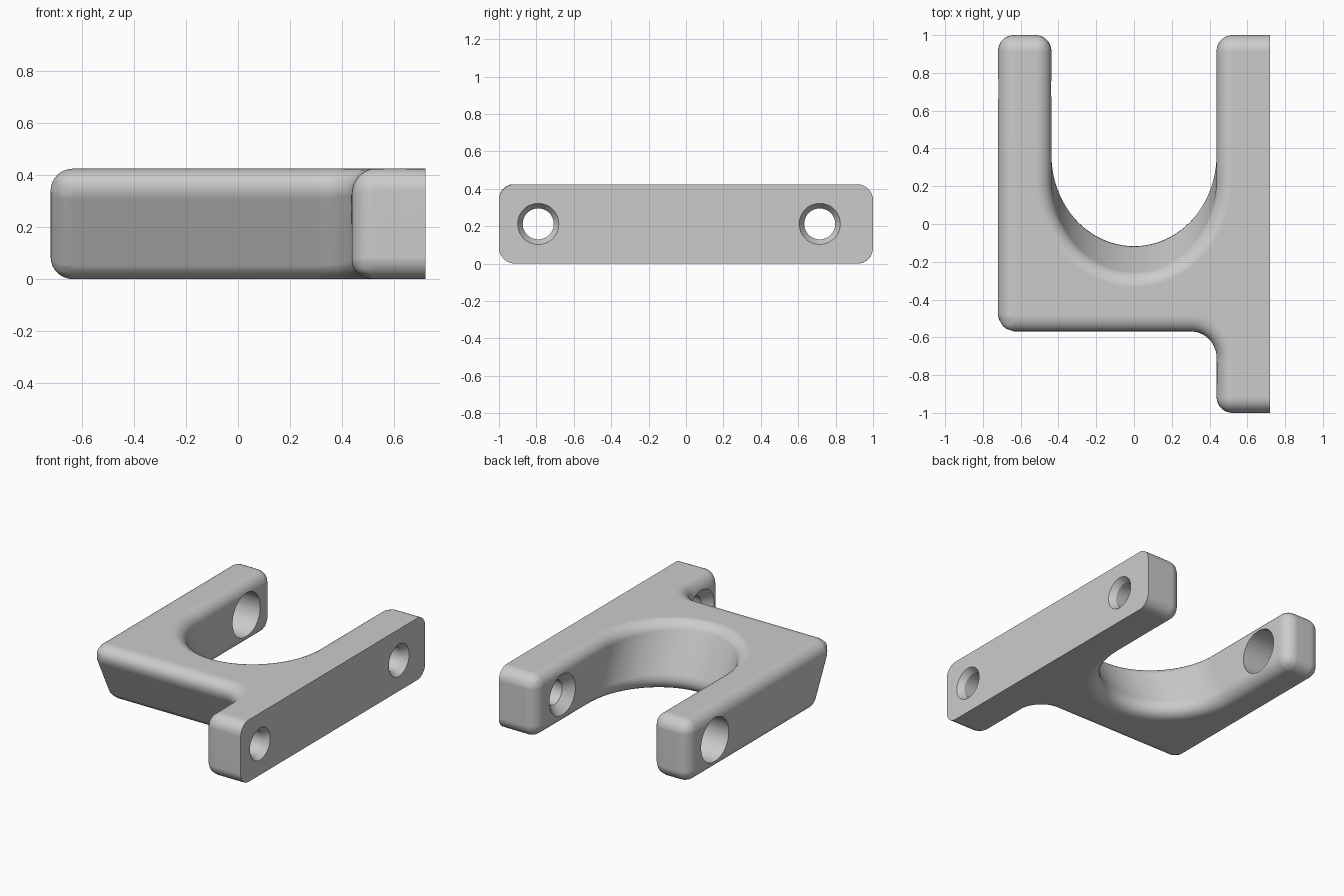
import bpy, bmesh, math
from mathutils import Vector

cube = bpy.data.objects.get("Cube")
if cube:
    bpy.data.objects.remove(cube)

HEIGHT, FILLET, LEAN = 0.424, 0.085, 0.105
SIDE, INNER = 0.72, 0.437
MAX_TAN = 1.6

grey = bpy.data.materials.new("plain grey")
grey.use_nodes = True
colour = (0.6, 0.6, 0.6, 1)
grey.diffuse_color = colour
grey.node_tree.nodes["Principled BSDF"].inputs["Base Color"].default_value = colour


def arc(cx, cy, rx, ry, start, end, steps):
    """Points along an elliptical arc, angles in degrees."""
    angles = [math.radians(start + (end - start) * i / steps) for i in range(steps + 1)]
    return [(cx + rx * math.cos(a), cy + ry * math.sin(a)) for a in angles]


def add_object(name, bm):
    mesh = bpy.data.meshes.new(name)
    bmesh.ops.recalc_face_normals(bm, faces=bm.faces)
    bm.to_mesh(mesh)
    bm.free()
    mesh.materials.append(grey)
    obj = bpy.data.objects.new(name, mesh)
    bpy.context.collection.objects.link(obj)
    return obj


def spindle(name, y, stations):
    """Closed turned cutter along x; stations are (x, radius)."""
    bm = bmesh.new()
    sides = 48
    rings = []
    for x, r in stations:
        rings.append([bm.verts.new((x, y + r * math.cos(math.tau * i / sides),
                                    HEIGHT / 2 + r * math.sin(math.tau * i / sides)))
                      for i in range(sides)])
    for a, b in zip(rings, rings[1:]):
        for i in range(sides):
            j = (i + 1) % sides
            bm.faces.new((a[i], a[j], b[j], b[i]))
    bm.faces.new(rings[0])
    bm.faces.new(rings[-1])
    cutter = add_object(name, bm)
    cutter.hide_render = True
    return cutter


# Bracket plan: wall plate, hooked web with a leaning saddle, free arm
plan = [(SIDE, -1), (SIDE, 1), (INNER, 1)]
plan += arc(0, 0.305, INNER, 0.48, 0, -180, 48)
plan += [(-INNER, 1), (-SIDE, 1), (-SIDE, -0.51)]
plan += arc(INNER - 0.135, -0.65, 0.135, 0.14, 90, 0, 10)
plan += [(INNER, -1)]

bm = bmesh.new()
rings = []
for z, lean in ((0, LEAN), (HEIGHT, -LEAN)):
    rings.append([bm.verts.new((x, y + (lean if abs(y) < 0.99 else 0), z)) for x, y in plan])
bm.faces.new(rings[0])
bm.faces.new(rings[1])
for i in range(len(plan)):
    j = (i + 1) % len(plan)
    bm.faces.new((rings[0][i], rings[0][j], rings[1][j], rings[1][i]))
bmesh.ops.recalc_face_normals(bm, faces=bm.faces)

# Weight each edge so that the rounding keeps one radius at every angle
weight = bm.edges.layers.float.new("bevel_weight_edge")
for e in bm.edges:
    turn = e.calc_face_angle_signed()
    on_wall = all(v.co.x > SIDE - 0.001 for v in e.verts)
    if turn > math.radians(40) and not on_wall:
        e[weight] = min(1, math.tan(turn / 2) / MAX_TAN)
bracket = add_object("bracket", bm)

bevel = bracket.modifiers.new("rounded edges", "BEVEL")
bevel.limit_method = "WEIGHT"
bevel.offset_type = "OFFSET"
bevel.width = FILLET * MAX_TAN
bevel.segments = 8
bevel.use_clamp_overlap = False

# Screw holes: flared on both faces of the wall plate
flare = [(INNER - 0.02, 0.16), (INNER + 0.06, 0.083), (SIDE - 0.04, 0.083),
         (SIDE, 0.11), (SIDE + 0.02, 0.125)]
cutters = [spindle("front_screw_cutter", -0.79, flare),
           spindle("back_screw_cutter", 0.715, flare),
           spindle("access_hole_cutter", 0.715, [(-SIDE - 0.1, 0.15), (-INNER + 0.1, 0.15)])]
for cutter in cutters:
    cut = bracket.modifiers.new(cutter.name, "BOOLEAN")
    cut.operation = "DIFFERENCE"
    cut.solver = "EXACT"
    cut.object = cutter

# Bake the modifiers, then shade
bpy.context.view_layer.update()
graph = bpy.context.evaluated_depsgraph_get()
baked = bpy.data.meshes.new_from_object(bracket.evaluated_get(graph))
bracket.modifiers.clear()
bracket.data = baked
for cutter in cutters:
    bpy.data.objects.remove(cutter)

bpy.ops.object.select_all(action="DESELECT")
bracket.select_set(True)
bpy.context.view_layer.objects.active = bracket
bpy.ops.object.shade_smooth_by_angle(angle=math.radians(30))
normals = bracket.modifiers.new("even shading", "WEIGHTED_NORMAL")
normals.keep_sharp = True
